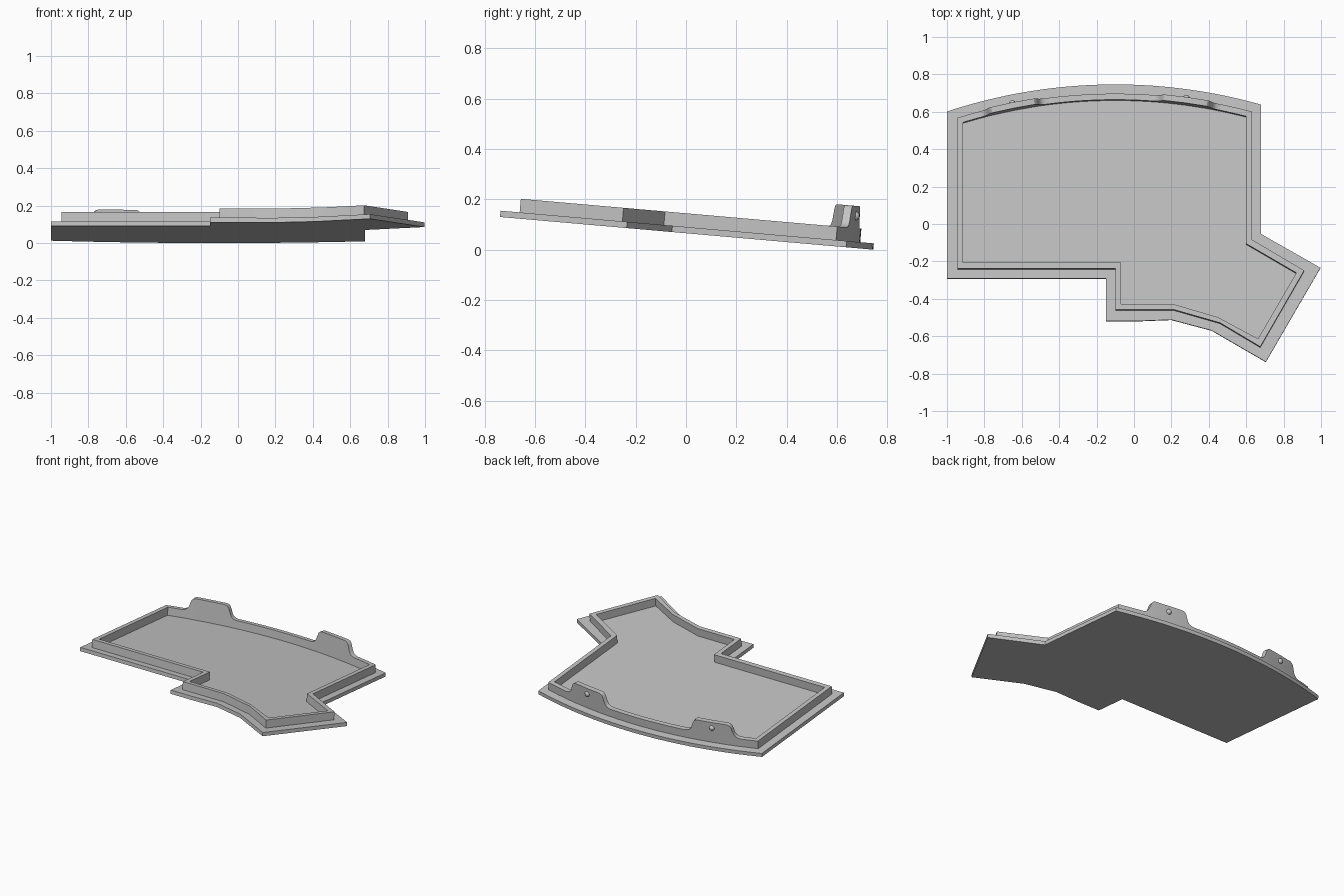
import bpy, bmesh
from math import radians, sqrt, cos
from mathutils import Matrix, Vector

cube = bpy.data.objects.get("Cube")
if cube:
    bpy.data.objects.remove(cube, do_unlink=True)

grey = bpy.data.materials.new("light grey")
grey.use_nodes = True
grey.diffuse_color = (0.55, 0.55, 0.55, 1)
grey.node_tree.nodes["Principled BSDF"].inputs["Base Color"].default_value = grey.diffuse_color

# The whole tray slopes down towards the back
ANGLE = radians(5)
TILT = Matrix.Translation((0, 0, 0.0652)) @ Matrix.Rotation(-ANGLE, 4, 'X')
CX, CY = -0.1, -2.125          # centre of the curved back edge
R_PLATE, R_OUT, R_IN = 2.87, 2.82, 2.788
PLATE_H, WALL_H, TAB_H = 0.025, 0.079, 0.167
TABS = (-0.65, 0.28)
# Half profile of a tab: offset from its middle, share of its height
TAB_SIDE = [(0.185, 0), (0.167, 0.04), (0.152, 0.14), (0.142, 0.3),
            (0.13, 0.68), (0.124, 0.84), (0.114, 0.95), (0.1, 1)]


def arc_y(x, r):
    return CY + sqrt(r * r - (x - CX) ** 2)


def finish(bm, name):
    bmesh.ops.recalc_face_normals(bm, faces=bm.faces[:])
    bm.transform(TILT)
    mesh = bpy.data.meshes.new(name)
    bm.to_mesh(mesh)
    bm.free()
    mesh.materials.append(grey)
    obj = bpy.data.objects.new(name, mesh)
    bpy.context.collection.objects.link(obj)
    bpy.ops.object.select_all(action='DESELECT')
    obj.select_set(True)
    bpy.context.view_layer.objects.active = obj
    bpy.ops.object.shade_smooth_by_angle(angle=radians(25))
    return obj


def local(x, y, shift):
    return x, y / cos(ANGLE) - shift


# Base plate
front = [(0.68, -0.055), (0.997, -0.235), (0.705, -0.738), (0.415, -0.57),
         (0.2, -0.513), (0.02, -0.52), (-0.15, -0.52), (-0.15, -0.292), (-1, -0.292)]
back = [-1 + 1.68 * i / 32 for i in range(33)]
outline = [(x, arc_y(x, R_PLATE)) for x in back] + front
bm = bmesh.new()
face = bm.faces.new([bm.verts.new((*local(x, y, 0.001), 0)) for x, y in outline])
top = bmesh.ops.extrude_face_region(bm, geom=[face])["geom"]
bmesh.ops.translate(bm, vec=(0, 0, PLATE_H), verts=[v for v in top if isinstance(v, bmesh.types.BMVert)])
finish(bm, "base_plate")

# Rim wall: straight runs plus a curved back that rises into two tabs
outer = [(0.63, -0.085), (0.91, -0.25), (0.675, -0.658), (0.46, -0.53),
         (0.215, -0.46), (-0.1, -0.46), (-0.1, -0.24), (-0.945, -0.24)]
inner = [(0.6, -0.107), (0.868, -0.263), (0.663, -0.615), (0.448, -0.5),
         (0.21, -0.43), (-0.07, -0.43), (-0.07, -0.207), (-0.915, -0.207)]
samples = {}
for i in range(33):
    x = -0.945 + 1.575 * i / 32
    if all(abs(x - t) > 0.19 for t in TABS):
        samples[x] = WALL_H
for t in TABS:
    for dx, share in TAB_SIDE:
        for side in (-1, 1):
            samples[t + side * dx] = WALL_H + (TAB_H - WALL_H) * share
    samples[t] = TAB_H

rings = []                     # outer point, inner point, height
for x in sorted(samples):
    xi = min(max(CX + (x - CX) * R_IN / R_OUT, -0.915), 0.6)
    rings.append(((x, arc_y(x, R_OUT)), (xi, arc_y(xi, R_IN)), samples[x]))
rings += [(o, i, WALL_H) for o, i in zip(outer, inner)]

bm = bmesh.new()
loops = []
for o, i, h in rings:
    o, i = local(*o, 0.005), local(*i, 0.005)
    loops.append([bm.verts.new((*p, z)) for p, z in
                  ((o, PLATE_H), (o, h), (i, h), (i, PLATE_H))])
for a, b in zip(loops, loops[1:] + loops[:1]):
    for k in range(3):
        bm.faces.new((a[k], a[k + 1], b[k + 1], b[k]))
finish(bm, "rim_wall")

# Small rounded catch on the outside of each tab
for name, t in zip(("right_catch", "left_catch"), TABS):
    bm = bmesh.new()
    bmesh.ops.create_uvsphere(bm, u_segments=20, v_segments=12, radius=0.018)
    x, y = local(t, arc_y(t, R_OUT), 0.005)
    bmesh.ops.translate(bm, vec=Vector((x, y - 0.003, 0.127)), verts=bm.verts[:])
    finish(bm, name)
